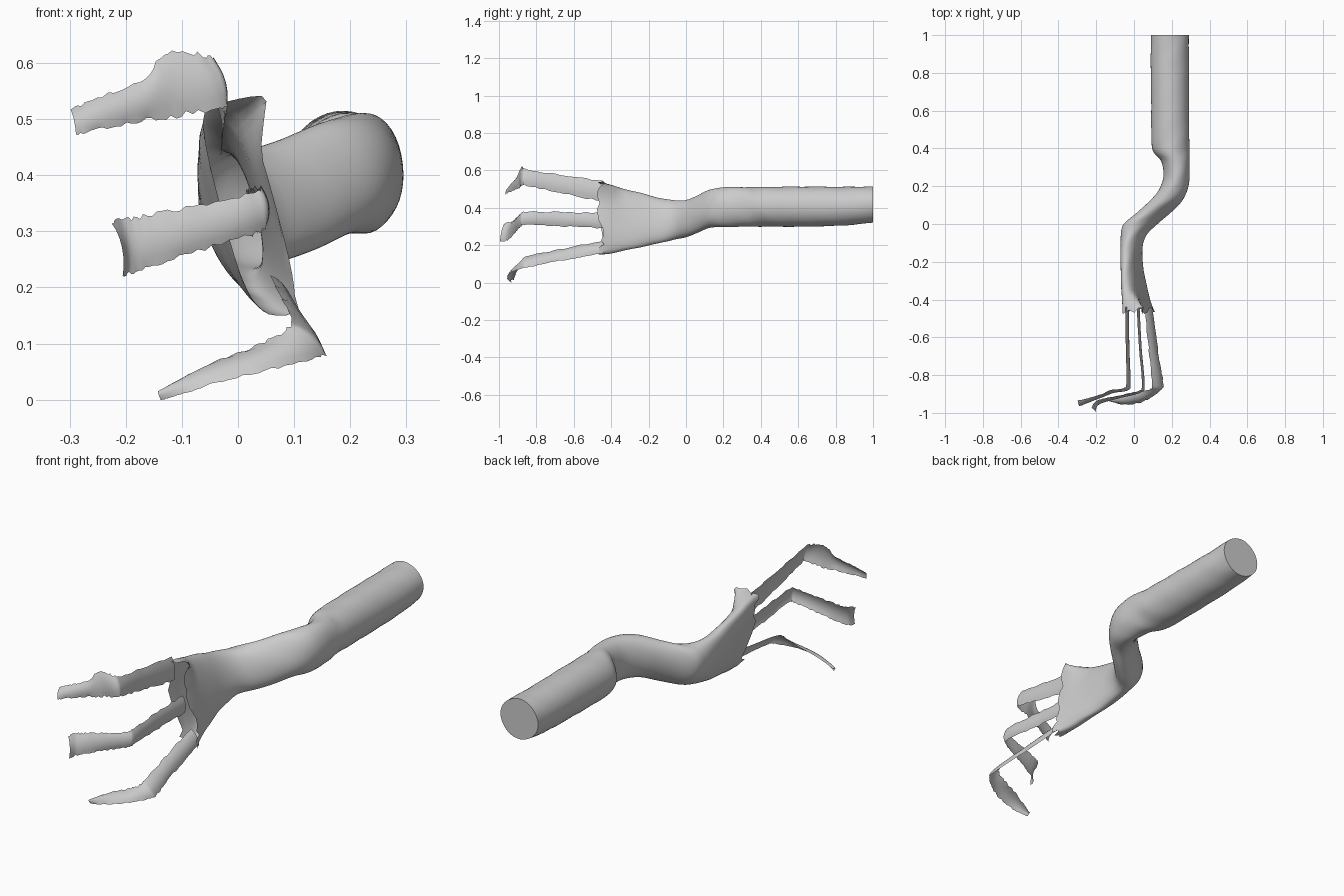
import bpy, bmesh, math, random
from mathutils import Vector

if "Cube" in bpy.data.objects:
    bpy.data.objects.remove(bpy.data.objects["Cube"])

random.seed(4)


def smooth_path(rows, sub):
    """Catmull-Rom interpolation through rows of numbers."""
    out = []
    n = len(rows)
    for i in range(n - 1):
        p0, p1, p2, p3 = (rows[max(i - 1, 0)], rows[i], rows[i + 1], rows[min(i + 2, n - 1)])
        for k in range(sub):
            t = k / sub
            out.append([0.5 * (2 * b + (c - a) * t + (2 * a - 5 * b + 4 * c - d) * t * t
                               + (3 * b - a - 3 * c + d) * t ** 3)
                        for a, b, c, d in zip(p0, p1, p2, p3)])
    out.append(list(rows[-1]))
    return out


def make_object(name, bm):
    me = bpy.data.meshes.new(name)
    bm.to_mesh(me)
    bm.free()
    ob = bpy.data.objects.new(name, me)
    bpy.context.collection.objects.link(ob)
    bpy.ops.object.select_all(action='DESELECT')
    ob.select_set(True)
    bpy.context.view_layer.objects.active = ob
    bpy.ops.object.shade_smooth_by_angle(angle=math.radians(50))
    return ob


def spow(v, e):
    return math.copysign(abs(v) ** e, v)


# Forearm, wrist and palm: y, centre x, half width, bottom z, top z, lean, squareness
sections = [
    (1.00, .19, .099, .32, .515, 0, 1),
    (0.85, .19, .101, .305, .512, 0, 1),
    (0.62, .191, .101, .30, .512, 0, 1),
    (0.44, .193, .101, .30, .51, 0, 1),
    (0.38, .199, .095, .30, .51, 0, 1),
    (0.33, .219, .075, .30, .51, 0, 1),
    (0.25, .225, .069, .297, .51, -.02, 1),
    (0.18, .207, .076, .295, .508, -.05, 1),
    (0.12, .167, .085, .29, .495, -.08, 1),
    (0.06, .105, .088, .265, .465, -.12, 1),
    (0.00, .035, .088, .24, .443, -.15, 1),
    (-0.06, -.002, .064, .23, .440, -.18, 1),
    (-0.14, -.014, .050, .21, .453, -.22, .95),
    (-0.24, -.010, .046, .19, .478, -.25, .9),
    (-0.35, .003, .046, .167, .505, -.27, .8),
    (-0.45, .020, .050, .150, .525, -.27, .65),
]
SIDES = 40
bm = bmesh.new()
rings = []
path = smooth_path(sections, 4)
for i, (y, cx, b, z0, z1, lean, e) in enumerate(path):
    ring = []
    flare = max(0, 1 - (y + .45) / .10)            # grows over the last stretch of palm
    for k in range(SIDES):
        a = 2 * math.pi * k / SIDES
        ripple = 1 + .02 * math.sin(3 * a + 17 * y) * math.sin(23 * y + a)
        dz = (z1 - z0) / 2 * spow(math.sin(a), e) * ripple
        x = cx + b * spow(math.cos(a), e) * ripple + lean * dz
        p = Vector((x, y, (z0 + z1) / 2 + dz))
        corner = max(0, 1 - abs(k - 6.5) / 4) * flare
        p += Vector((.045, 0, .035)) * corner      # raised upper corner
        if i == len(path) - 1:                     # torn open rim
            p.y += random.uniform(-.03, .015)
            if k == 34:
                p += Vector((.01, -.01, -.02))
        ring.append(bm.verts.new(p))
    rings.append(ring)
for r, s in zip(rings, rings[1:]):
    for k in range(SIDES):
        m = (k + 1) % SIDES
        bm.faces.new((r[k], s[k], s[m], r[m]))
bm.faces.new(rings[0])                             # flat cut end of the forearm
bmesh.ops.recalc_face_normals(bm, faces=bm.faces)
make_object("forearm_and_palm", bm)


# Fingers: thin bowed strips; each row is upper edge xyz then lower edge xyz
def finger(name, rows, bow):
    st = smooth_path(rows, 8)
    bm = bmesh.new()
    grid = []
    for i, s in enumerate(st):
        up, lo = Vector(s[:3]), Vector(s[3:])
        nxt, prv = st[min(i + 1, len(st) - 1)], st[max(i - 1, 0)]
        tan = Vector([nxt[j] + nxt[j + 3] - prv[j] - prv[j + 3] for j in range(3)])
        w = up - lo
        nor = w.cross(tan).normalized()
        row = []
        for k in range(7):
            u = k / 6
            if k in (0, 6):                        # ragged edges
                u += random.uniform(-.05, .05)
            v = 2 * k / 6 - 1
            row.append(bm.verts.new(lo + w * u + nor * bow * (.4 - v * v)))
        grid.append(row)
    for r, s in zip(grid, grid[1:]):
        for k in range(6):
            bm.faces.new((r[k], s[k], s[k + 1], r[k + 1]))
    make_object(name, bm)


finger("upper_finger", [
    (-.040, -.44, .545, -.025, -.44, .435),
    (-.038, -.65, .575, -.022, -.65, .475),
    (-.034, -.84, .603, -.015, -.84, .518),
    (-.055, -.875, .613, -.025, -.88, .522),
    (-.125, -.885, .622, -.100, -.895, .508),
    (-.165, -.905, .572, -.170, -.92, .498),
    (-.250, -.93, .540, -.240, -.95, .485),
    (-.298, -.94, .520, -.288, -.97, .475)], .010)

finger("middle_finger", [
    (.020, -.44, .372, .030, -.44, .290),
    (.032, -.65, .378, .040, -.65, .300),
    (.048, -.85, .380, .056, -.85, .308),
    (.025, -.89, .368, .035, -.89, .298),
    (-.080, -.915, .345, -.070, -.92, .265),
    (-.160, -.93, .330, -.150, -.945, .240),
    (-.200, -.945, .322, -.190, -.965, .225),
    (-.220, -.975, .318, -.200, -.997, .220)], .010)

finger("lower_finger", [
    (.062, -.44, .228, .105, -.44, .160),
    (.082, -.65, .187, .130, -.65, .125),
    (.102, -.84, .147, .158, -.83, .090),
    (.088, -.88, .128, .150, -.88, .080),
    (.030, -.89, .100, .060, -.94, .060),
    (-.050, -.905, .070, -.040, -.96, .036),
    (-.110, -.92, .038, -.105, -.95, .014),
    (-.142, -.925, .018, -.140, -.937, .003)], .012)
